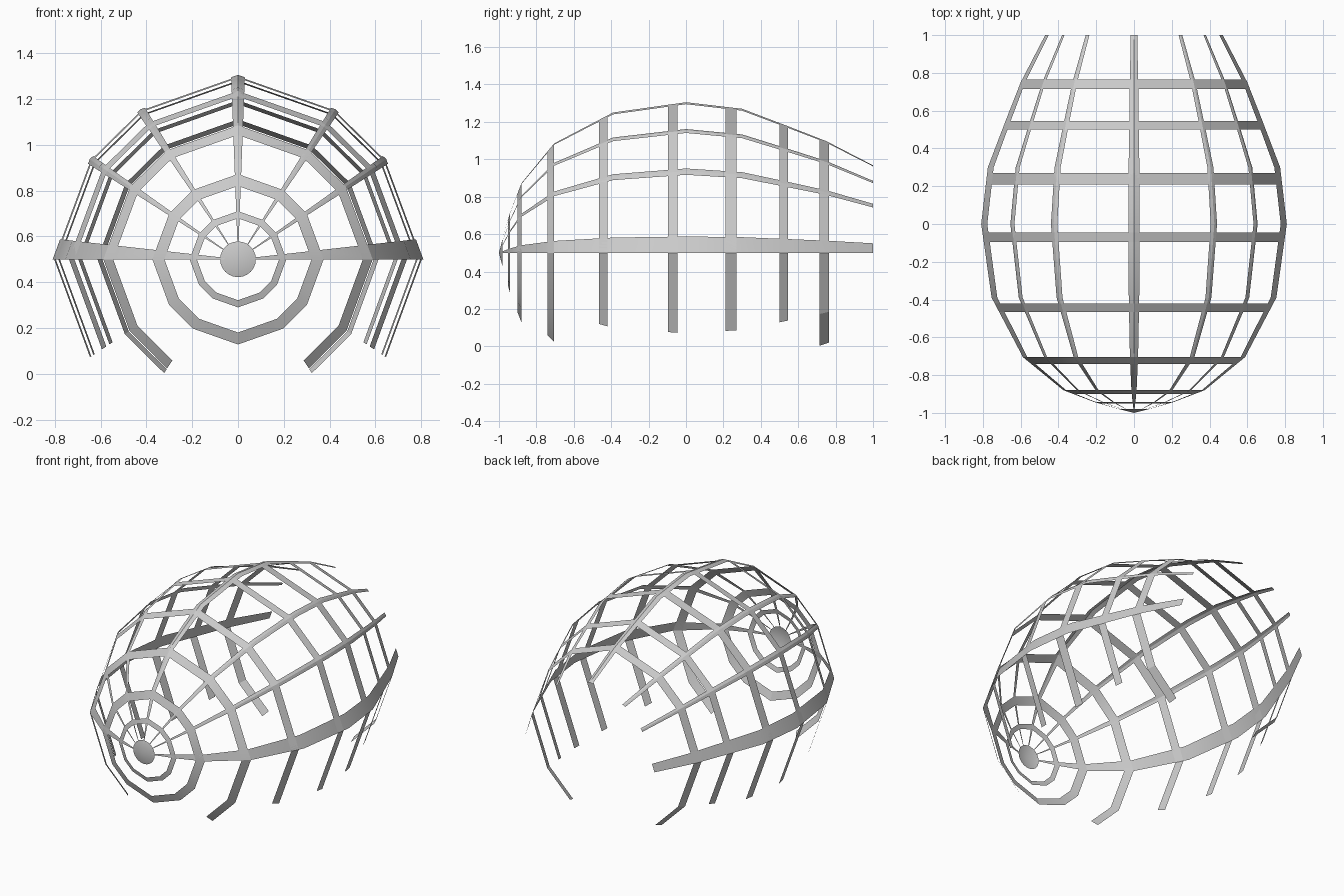
import bpy, math

if "Cube" in bpy.data.objects:
    bpy.data.objects.remove(bpy.data.objects["Cube"])

# Egg profile along y: (y, radius), axis at z = 0.5
PROFILE = [(-0.985, 0.06), (-0.98, 0.078), (-0.942, 0.21), (-0.88, 0.372), (-0.705, 0.585),
           (-0.39, 0.75), (0, 0.805), (0.3, 0.77), (0.55, 0.675), (0.75, 0.597), (1.0, 0.468)]
AXIS_Z = 0.5

# Twelve-sided cross-section: (degrees from top, radius factor), right half
SECTION = [(0, 1), (33, 0.97), (56, 0.97), (90, 1.005), (123.5, 0.97), (147, 0.97), (180, 1)]


def radius(y):
    for (y0, r0), (y1, r1) in zip(PROFILE, PROFILE[1:]):
        if y <= y1:
            return r0 + (r1 - r0) * (y - y0) / (y1 - y0)
    return PROFILE[-1][1]


def corner(i):
    a, k = SECTION[abs(i)]
    a = math.radians(a) * (1 if i >= 0 else -1)
    return k * math.sin(a), k * math.cos(a)


def point(t, y):
    """Point on the cage: t runs -6..6 around the section, 0 is the top."""
    i = min(math.floor(t), 5)
    f = t - i
    (x0, z0), (x1, z1) = corner(i), corner(i + 1)
    r = radius(y)
    return (r * (x0 + (x1 - x0) * f), y, AXIS_Z + r * (z0 + (z1 - z0) * f))


def patch(name, ts, ys):
    """Thin sheet covering the grid of section positions ts by lengths ys."""
    n = len(ts)
    verts = [point(t, y) for y in ys for t in ts]
    faces = [(j * n + i, j * n + i + 1, (j + 1) * n + i + 1, (j + 1) * n + i)
             for j in range(len(ys) - 1) for i in range(n - 1)]
    finish(name, verts, faces)


def finish(name, verts, faces):
    me = bpy.data.meshes.new(name)
    me.from_pydata(verts, [], faces)
    ob = bpy.data.objects.new(name, me)
    bpy.context.collection.objects.link(ob)
    bpy.ops.object.select_all(action='DESELECT')
    ob.select_set(True)
    bpy.context.view_layer.objects.active = ob
    bpy.ops.object.shade_smooth_by_angle(angle=math.radians(20))


# Cross hoops: (start y, end y, how far round they reach)
hoops = [(-0.951, -0.942, 6), (-0.9, -0.88, 6), (-0.74, -0.705, 5),
         (-0.465, -0.42, 4), (-0.095, -0.045, 4), (0.21, 0.27, 4),
         (0.5, 0.545, 4), (0.715, 0.765, 5)]
for n, (y0, y1, reach) in enumerate(hoops):
    patch(f"hoop_{n + 1}", list(range(-reach, reach + 1)), [y0, y1])

# Lengthwise ribs
lengths = [y for y, r in PROFILE]
patch("top_rib", [-0.07, 0, 0.07], lengths)
for side, s in (("left", -1), ("right", 1)):
    patch(f"upper_rib_{side}", [s * t for t in (0.955, 1, 1.065)], lengths)
    patch(f"lower_rib_{side}", [s * t for t in (1.935, 2, 2.045)], lengths)
    patch(f"side_band_{side}", [s * t for t in (2.8, 3)], lengths)

# Shallow nose cap
N = 24
rim = [(0.078 * math.sin(2 * math.pi * i / N), -0.98,
        AXIS_Z + 0.078 * math.cos(2 * math.pi * i / N)) for i in range(N)]
finish("nose_cap", [(0, -1, AXIS_Z)] + rim,
       [(0, i + 1, (i + 1) % N + 1) for i in range(N)])
